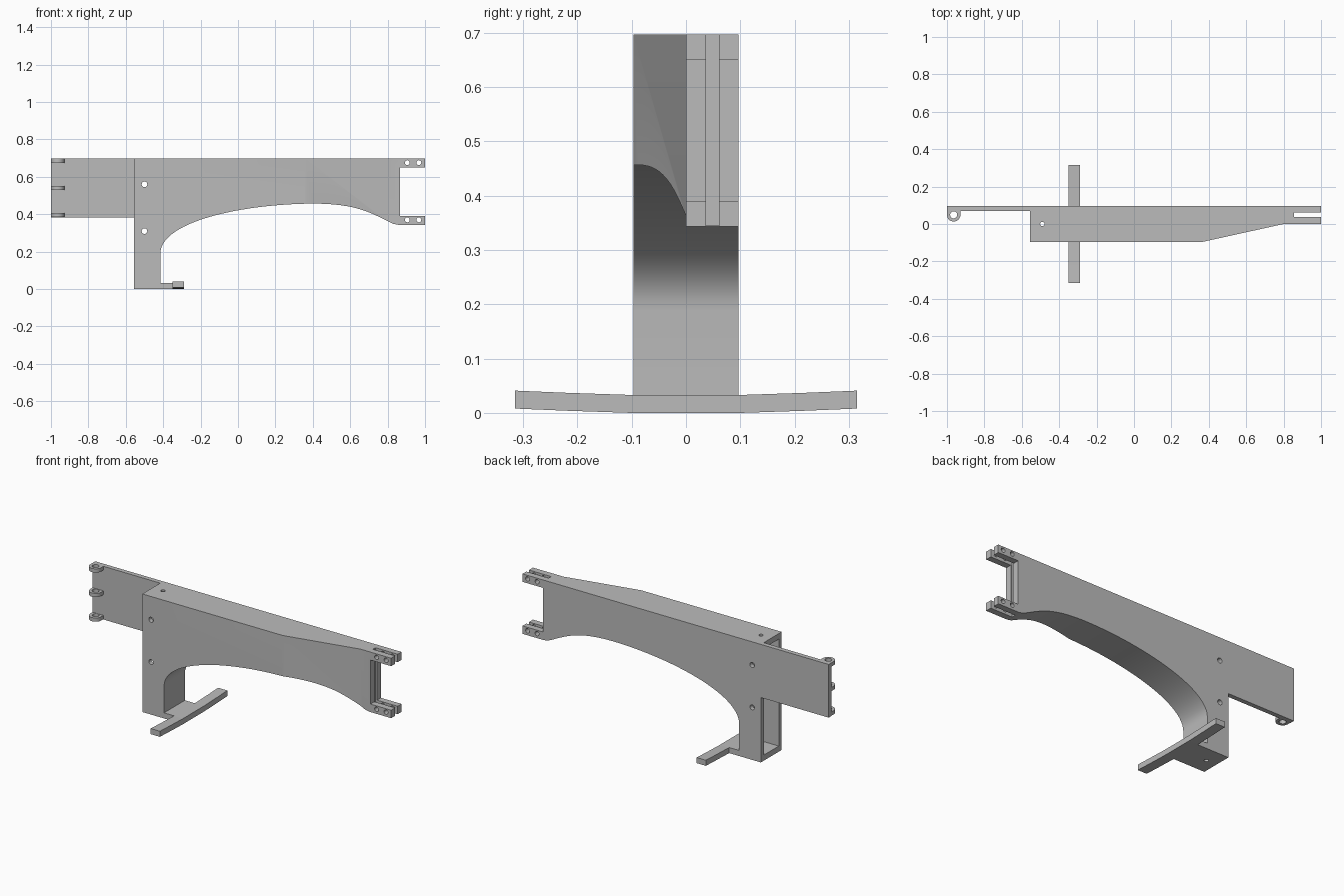
import bpy
import bmesh
import math
from mathutils import Vector, Matrix
from mathutils.geometry import interpolate_bezier

if "Cube" in bpy.data.objects:
    bpy.data.objects.remove(bpy.data.objects["Cube"])

grey = bpy.data.materials.new("plain_grey")
grey.use_nodes = True
GREY = (0.5, 0.5, 0.5, 1)
grey.diffuse_color = GREY
grey.node_tree.nodes["Principled BSDF"].inputs["Base Color"].default_value = GREY

HALF = 0.097    # half thickness of the arm
TOP = 0.697     # top of the arm
POST = -0.557   # open end of the post


def finish(name, bm):
    bmesh.ops.recalc_face_normals(bm, faces=bm.faces)
    mesh = bpy.data.meshes.new(name)
    bm.to_mesh(mesh)
    bm.free()
    mesh.materials.append(grey)
    ob = bpy.data.objects.new(name, mesh)
    bpy.context.collection.objects.link(ob)
    return ob


def prism(name, points, axis, low, high):
    """Extrude an outline along y (points are x, z), z (x, y) or x (y, z)."""
    place = {"x": lambda a, b: (low, a, b),
             "y": lambda a, b: (a, low, b),
             "z": lambda a, b: (a, b, low)}[axis]
    bm = bmesh.new()
    face = bm.faces.new([bm.verts.new(place(a, b)) for a, b in points])
    moved = bmesh.ops.extrude_face_region(bm, geom=[face])["geom"]
    shift = Vector([high - low if axis == k else 0 for k in "xyz"])
    bmesh.ops.translate(bm, vec=shift, verts=[v for v in moved if isinstance(v, bmesh.types.BMVert)])
    return finish(name, bm)


def box(name, x, y, z):
    return prism(name, [(x[0], z[0]), (x[1], z[0]), (x[1], z[1]), (x[0], z[1])], "y", *y)


def rod(name, centre, radius, length, along_y=False):
    bm = bmesh.new()
    turn = Matrix.Rotation(math.pi / 2, 4, "X") if along_y else Matrix()
    bmesh.ops.create_cone(bm, cap_ends=True, segments=24, radius1=radius, radius2=radius,
                          depth=length, matrix=Matrix.Translation(centre) @ turn)
    return finish(name, bm)


def cut(ob, cutter):
    cutter.hide_render = True
    mod = ob.modifiers.new("cut", "BOOLEAN")
    mod.operation, mod.solver, mod.object = "DIFFERENCE", "EXACT", cutter
    bpy.context.view_layer.objects.active = ob
    bpy.ops.object.modifier_apply(modifier=mod.name)
    bpy.data.objects.remove(cutter)


def smooth(ob):
    bpy.ops.object.select_all(action="DESELECT")
    ob.select_set(True)
    bpy.context.view_layer.objects.active = ob
    bpy.ops.object.shade_smooth_by_angle(angle=math.radians(30))


def bezier(points, count):
    return [(p.x, p.y) for p in interpolate_bezier(*[Vector(p) for p in points], count)]


# Arm: post, foot, arched underside and forked end in one outline
arch = bezier([(-0.415, 0.19), (-0.415, 0.36), (0.02, 0.455), (0.4, 0.457)], 28)
arch += bezier([(0.4, 0.457), (0.65, 0.457), (0.72, 0.4), (0.83, 0.349)], 18)[1:]
outline = [(POST, 0), (-0.35, 0), (-0.35, 0.033), (-0.415, 0.033)] + arch
outline += [(0.86, 0.343), (1, 0.343), (1, 0.39), (0.865, 0.39),
            (0.865, 0.65), (1, 0.65), (1, TOP), (POST, TOP)]
arm = prism("arm", outline, "y", -HALF, HALF)

# Tapered front, post socket and fork slot
cut(arm, prism("taper_cutter", [(0.36, -HALF), (0.8, 0), (1.1, 0), (1.1, -0.2), (0.36, -0.2)],
               "z", -0.1, 0.9))
cut(arm, box("socket_cutter", (-0.7, -0.445), (-0.07, 0.07), (0.033, TOP - 0.033)))
cut(arm, box("slot_cutter", (0.855, 1.1), (0.037, 0.061), (0.2, 0.9)))

# Bolt holes
for z in (0.31, 0.56):
    cut(arm, rod("post_hole", (-0.5, 0, z), 0.015, 0.5, True))
cut(arm, rod("vertical_hole", (-0.49, 0, 0.35), 0.012, 1))
for x in (0.905, 0.967):
    for z in (0.37, 0.676):
        cut(arm, rod("fork_hole", (x, 0, z), 0.013, 0.5, True))
smooth(arm)

# Hinge plate
box("hinge_plate", (-1, POST), (0.07, HALF), (0.383, TOP))

# Hinge knuckles: round-ended tabs with a pin hole
X, Y, R = -0.964, 0.049, 0.036
tab = [(X + R * math.cos(a), Y + R * math.sin(a))
       for a in (math.pi * (1 + i / 16) for i in range(17))]
tab += [(X + R, 0.07), (X - R, 0.07)]
for label, z in (("lower", 0.385), ("middle", 0.53), ("upper", 0.675)):
    knuckle = prism(label + "_knuckle", tab, "z", z, z + 0.022)
    cut(knuckle, rod("pin_hole", (X, Y, z), 0.019, 0.2))
    smooth(knuckle)

# Foot bar with slightly raised ends
ys = [-0.315, -0.22, -0.1, 0.1, 0.22, 0.315]
lift = [0.008, 0.004, 0, 0, 0.004, 0.008]
bar = list(zip(ys, lift)) + [(y, h + 0.033) for y, h in zip(ys[::-1], lift)]
prism("foot_bar", bar, "x", -0.35, -0.29)
